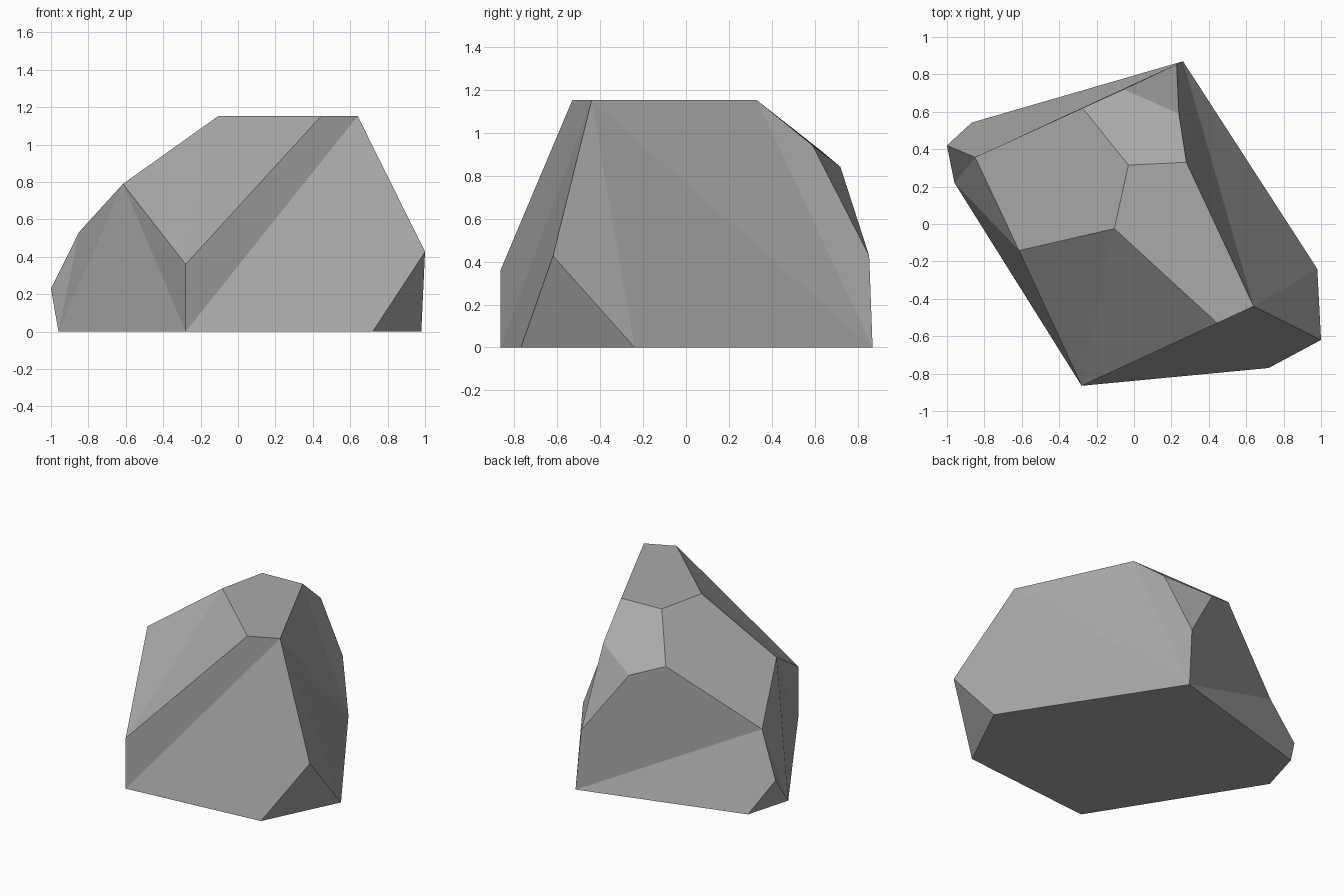
import bpy, bmesh

if "Cube" in bpy.data.objects:
    bpy.data.objects.remove(bpy.data.objects["Cube"])

# Corner points of the boulder: ground ring, flat crown, and flanks between
corners = {
    # ground ring
    "B": (-0.96, 0.22, 0), "F": (-0.28, -0.865, 0), "G": (0.72, -0.77, 0),
    "I": (0.98, -0.24, 0), "J": (0.262, 0.87, 0), "C": (-0.868, 0.542, 0),
    # crown
    "O": (-0.105, -0.025, 1.153), "P": (0.445, -0.53, 1.153), "Q": (0.64, -0.44, 1.153),
    "M": (0.28, 0.33, 1.153), "N": (-0.03, 0.315, 1.153),
    # flanks
    "A": (-1.0, 0.42, 0.23), "D": (-0.85, 0.357, 0.532), "E": (-0.615, -0.142, 0.79),
    "f": (-0.28, -0.865, 0.36), "H": (1.0, -0.62, 0.427), "K": (0.228, 0.854, 0.427),
    "L": (0.24, 0.59, 0.942), "S": (-0.055, 0.72, 0.842), "R": (-0.275, 0.62, 0.925),
}
# Chiselled facets, each a loop of corners
facets = ("BCJIGF OPQMN "              # underside, top
          "FQPf FGHQ HGI "             # front
          "HIQ QIJ QJM MJKL "          # right
          "JDRSK JCAD LKS "            # back
          "NMLSR NRDEO "               # upper slopes
          "OEf Of P".replace("Of P", "OfP") + " "   # front left slope
          "EBF EFf EDB DAB ABC")       # left

# Boulder
bm = bmesh.new()
verts = {k: bm.verts.new(p) for k, p in corners.items()}
for loop in facets.split():
    bm.faces.new([verts[k] for k in loop])
bmesh.ops.recalc_face_normals(bm, faces=bm.faces)
mesh = bpy.data.meshes.new("boulder")
bm.to_mesh(mesh)
bm.free()

# Plain grey stone
stone = bpy.data.materials.new("grey stone")
stone.diffuse_color = (0.4, 0.4, 0.4, 1)
stone.use_nodes = True
stone.node_tree.nodes["Principled BSDF"].inputs["Base Color"].default_value = stone.diffuse_color
mesh.materials.append(stone)
bpy.context.collection.objects.link(bpy.data.objects.new("boulder", mesh))
